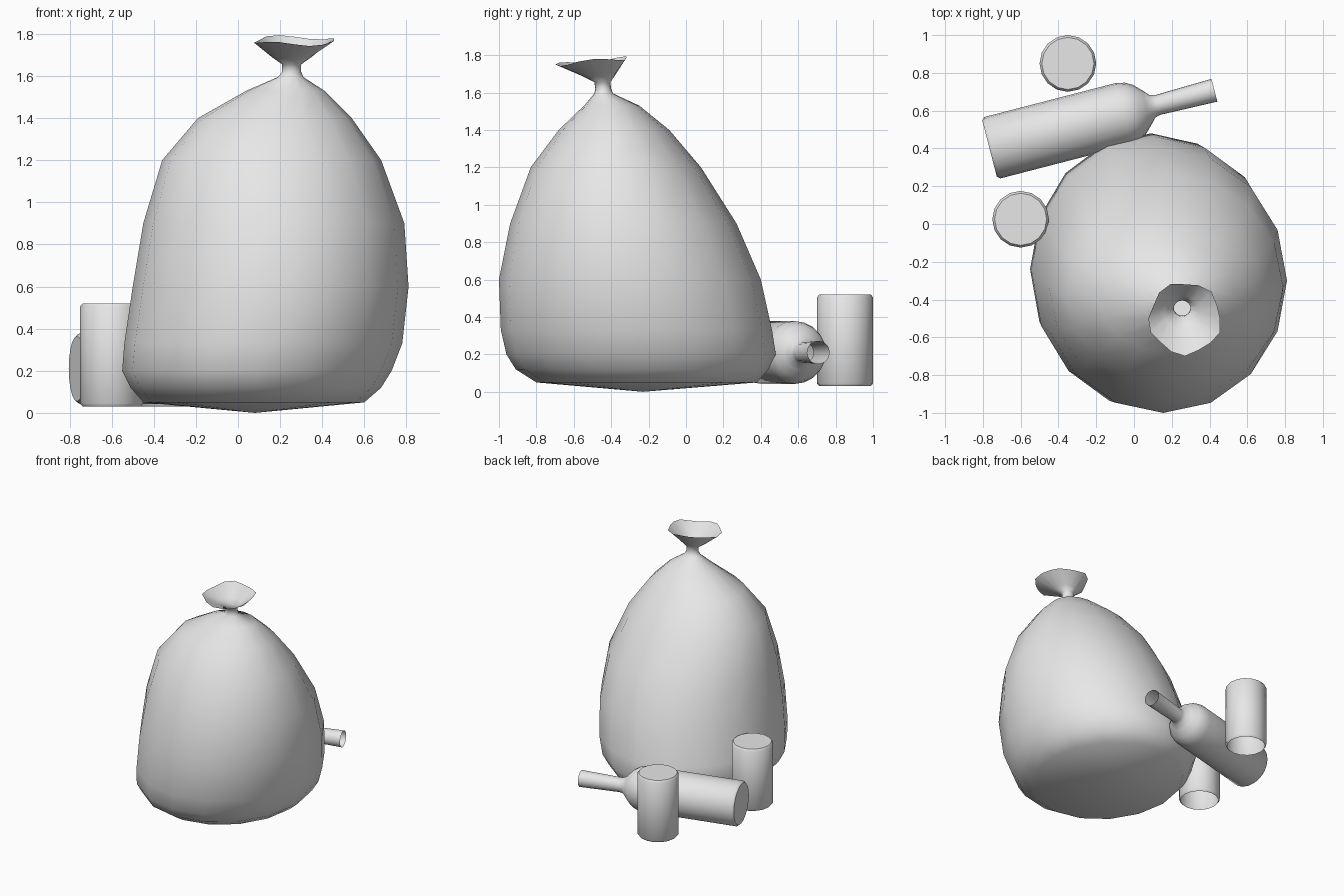
import bpy
import bmesh
from math import sin, cos, pi, radians
from mathutils import Vector, Matrix

cube = bpy.data.objects.get("Cube")
if cube:
    bpy.data.objects.remove(cube, do_unlink=True)

grey = bpy.data.materials.new("plain grey")
grey.use_nodes = True
colour = (0.8, 0.8, 0.8, 1)
grey.diffuse_color = colour
grey.node_tree.nodes["Principled BSDF"].inputs["Base Color"].default_value = colour


def ellipse(x0, x1, y0, y1, z, sides):
    """Ring of points filling the given x and y extents."""
    return [Vector(((x0 + x1) / 2 + (x1 - x0) / 2 * cos(2 * pi * i / sides),
                    (y0 + y1) / 2 + (y1 - y0) / 2 * sin(2 * pi * i / sides), z))
            for i in range(sides)]


def loft(name, rings, bottom=None, top=False, sharp=45, matrix=Matrix()):
    """Skin rings from low to high, with an optional bottom apex and top cap."""
    bm = bmesh.new()
    loops = [[bm.verts.new(p) for p in ring] for ring in rings]
    n = len(loops[0])
    for low, high in zip(loops, loops[1:]):
        for i in range(n):
            j = (i + 1) % n
            bm.faces.new((low[i], low[j], high[j], high[i]))
    if bottom:
        apex = bm.verts.new(bottom)
        for i in range(n):
            bm.faces.new((loops[0][(i + 1) % n], loops[0][i], apex))
    if top:
        bm.faces.new(loops[-1])
    mesh = bpy.data.meshes.new(name)
    bm.to_mesh(mesh)
    bm.free()
    mesh.materials.append(grey)
    for face in mesh.polygons:
        face.use_smooth = True
    mesh.set_sharp_from_angle(angle=radians(sharp))
    obj = bpy.data.objects.new(name, mesh)
    obj.matrix_world = matrix
    bpy.context.collection.objects.link(obj)
    return obj


def lathe(name, profile, sides, **options):
    """Round part from (radius, height) pairs."""
    return loft(name, [ellipse(-r, r, -r, r, z, sides) for r, z in profile], **options)


# Bag body: left, right, front and back extents at each height, up to the neck
SIDES = 16
bag = [
    (-0.45, 0.60, -0.80, 0.38, 0.05),
    (-0.51, 0.68, -0.91, 0.44, 0.12),
    (-0.55, 0.73, -0.96, 0.48, 0.20),
    (-0.54, 0.78, -0.99, 0.46, 0.33),
    (-0.50, 0.81, -1.00, 0.40, 0.60),
    (-0.45, 0.79, -0.94, 0.27, 0.90),
    (-0.36, 0.68, -0.83, 0.08, 1.20),
    (-0.19, 0.54, -0.68, -0.09, 1.40),
    (0.04, 0.41, -0.545, -0.25, 1.53),
    (0.19, 0.31, -0.49, -0.39, 1.595),
    (0.21, 0.30, -0.485, -0.40, 1.62),
    (0.21, 0.30, -0.49, -0.405, 1.655),
    (0.16, 0.35, -0.56, -0.38, 1.69),
]
rings = [ellipse(*row, SIDES) for row in bag]

# Flared, scalloped mouth above the tie
mouth = []
for i in range(SIDES):
    a = 2 * pi * i / SIDES
    r = 0.19 + 0.01 * cos(5 * a + 2)
    mouth.append(Vector((0.27 + r * cos(a), -0.5 + r * sin(a),
                         1.768 + 0.018 * sin(a) + 0.01 * cos(3 * a))))
rings.append(mouth)
loft("garbage_bag", rings, bottom=(0.08, -0.23, 0), sharp=60)

# Two upright cans, open underneath
can = [(0.138, 0.03), (0.15, 0.045), (0.15, 0.505), (0.138, 0.52)]
for name, x, y in (("back_can", -0.35, 0.85), ("side_can", -0.6, 0.025)):
    lathe(name, can, 16, top=True, matrix=Matrix.Translation((x, y, 0)))

# Bottle lying on its side, closed base and open neck
bottle = [(0.155, 0), (0.168, 0.015), (0.168, 0.73), (0.158, 0.78), (0.135, 0.82),
          (0.095, 0.86), (0.062, 0.89), (0.054, 0.92), (0.062, 1.23)]
lying = (Matrix.Translation((-0.765, 0.40, 0.21))
         @ Matrix.Rotation(radians(14.5), 4, "Z")
         @ Matrix.Rotation(radians(90), 4, "Y"))
lathe("bottle", bottle, 20, bottom=(0, 0, 0), matrix=lying)
